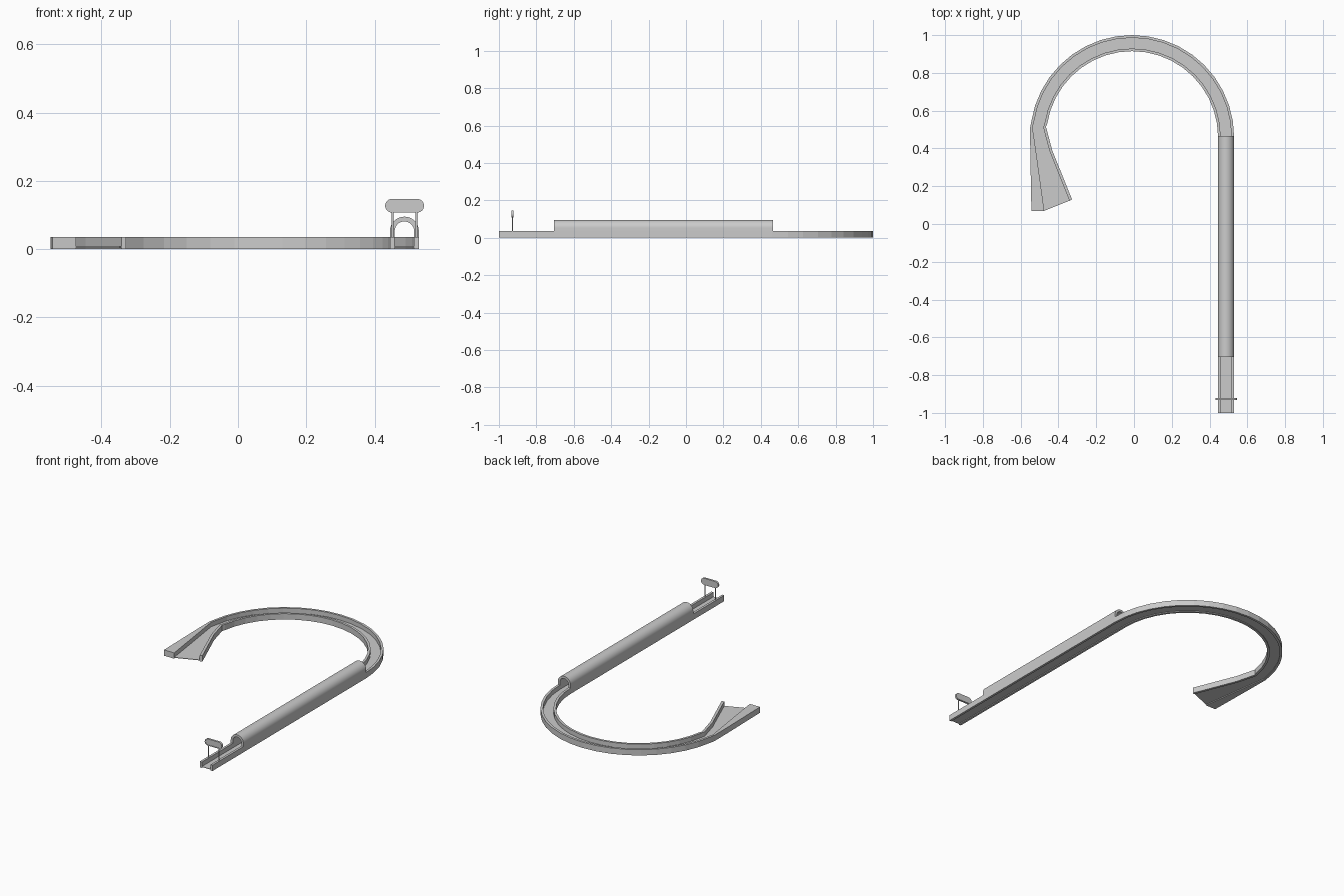
import bpy, math
from math import cos, sin, pi

if "Cube" in bpy.data.objects:
    bpy.data.objects.remove(bpy.data.objects["Cube"])

H, FLOOR = 0.035, 0.008          # wall height, floor level
T = 0.014                        # wall thickness
CX, CY, RO, RI = -0.01, 0.46, 0.54, 0.455


def make(name, verts, faces, smooth=False):
    me = bpy.data.meshes.new(name)
    me.from_pydata(verts, [], faces)
    me.update()
    ob = bpy.data.objects.new(name, me)
    bpy.context.collection.objects.link(ob)
    if smooth:
        bpy.ops.object.select_all(action='DESELECT')
        ob.select_set(True)
        bpy.context.view_layer.objects.active = ob
        bpy.ops.object.shade_smooth_by_angle(angle=math.radians(35))
    return ob


def loft(name, rings, closed=True, caps=True, smooth=False):
    n = len(rings[0])
    verts = [v for r in rings for v in r]
    faces = []
    for k in range(len(rings) - 1):
        for i in range(n if closed else n - 1):
            j = (i + 1) % n
            faces.append((k * n + i, k * n + j, (k + 1) * n + j, (k + 1) * n + i))
    if caps:
        faces.append(tuple(range(n))[::-1])
        faces.append(tuple((len(rings) - 1) * n + i for i in range(n)))
    return make(name, verts, faces, smooth)


# Plan of the track: (outer edge, outer wall inside, inner wall inside, inner edge)
def arc_station(a):
    return [(CX + r * cos(a), CY + r * sin(a)) for r in (RO, RO - T, RI + T, RI)]


stations = [[(x, -1.0) for x in (0.53, 0.53 - T, 0.445 + T, 0.445)]]
stations += [arc_station(pi * i / 20) for i in range(20)]
stations.append([(-0.55, 0.51), (-0.537, 0.51), (-0.452, 0.51), (-0.466, 0.52)])
stations[-1][2], stations[-1][3] = (-0.48, 0.51), (-0.466, 0.515)
stations.append([(-0.549, 0.38), (-0.518, 0.38), (-0.447, 0.385), (-0.433, 0.39)])
stations.append([(-0.543, 0.07), (-0.475, 0.07), (-0.342, 0.123), (-0.328, 0.13)])


# Channel profile with a recessed underside
def ring(s):
    o, a, b, i = s
    prof = [(o, 0), (o, H), (a, H), (a, FLOOR), (b, FLOOR), (b, H), (i, H), (i, 0),
            (b, 0), (b, FLOOR - .003), (a, FLOOR - .003), (a, 0)]
    return [(p[0], p[1], z) for p, z in prof]


loft("track_channel", [ring(s) for s in stations])

# Tunnel: arched shell standing on the channel walls
TX, TZ, R1, R2 = 0.4875, 0.0525, 0.0425, 0.0285
outer = [(TX + R1, H)] + [(TX + R1 * cos(pi * i / 20), TZ + R1 * sin(pi * i / 20)) for i in range(21)] + [(TX - R1, H)]
inner = [(TX + R2, H)] + [(TX + R2 * cos(pi * i / 20), TZ + R2 * sin(pi * i / 20)) for i in range(21)] + [(TX - R2, H)]
prof = outer + inner[::-1]
loft("tunnel_cover", [[(x, y, z) for x, z in prof] for y in (-0.705, 0.465)], caps=False, smooth=True)
n = len(outer)
for nm, y, in (("tunnel_front_rim", -0.705), ("tunnel_back_rim", 0.465)):
    loft(nm, [[(x, y, z) for x, z in outer], [(x, y, z) for x, z in inner]], closed=False, caps=False)

# Sign posts
for nm, x in (("left_sign_post", 0.453), ("right_sign_post", 0.523)):
    bpy.ops.mesh.primitive_cylinder_add(vertices=12, radius=0.003, depth=0.09, location=(x, -0.927, 0.07))
    bpy.context.object.name = nm


# Sign board: pill-shaped plate with a recessed face
def pill(r, y, half=0.037, z=0.127):
    pts = []
    for sx, a0 in ((1, -pi / 2), (-1, pi / 2)):
        pts += [(0.488 + sx * half + r * cos(a0 + pi * k / 12), y, z + r * sin(a0 + pi * k / 12)) for k in range(13)]
    return pts


loft("sign_board", [pill(0.0155, -0.931), pill(0.0155, -0.933), pill(0.020, -0.933), pill(0.020, -0.921)])

for ob in bpy.context.collection.objects:
    bpy.context.view_layer.objects.active = ob
    ob.select_set(True)
    bpy.ops.object.mode_set(mode='EDIT')
    bpy.ops.mesh.select_all(action='SELECT')
    bpy.ops.mesh.normals_make_consistent(inside=False)
    bpy.ops.object.mode_set(mode='OBJECT')
    ob.select_set(False)
